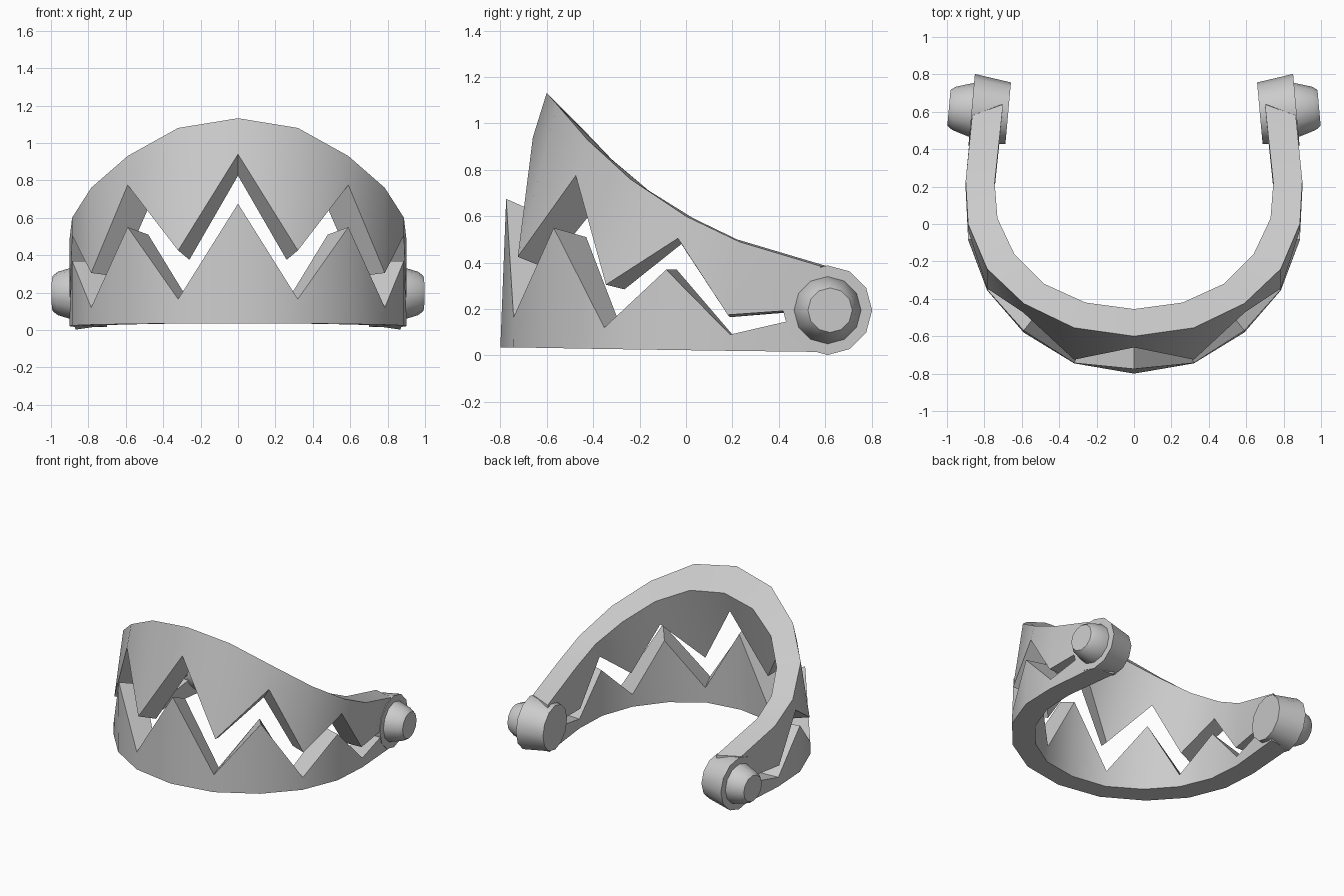
import bpy, bmesh, math
from mathutils import Matrix, Vector

if "Cube" in bpy.data.objects:
    bpy.data.objects.remove(bpy.data.objects["Cube"])

# half-widths of the band stations, from the centre to the pivot
XO = [0, .32, .59, .785, .887, .90, .865]
XI = [0, .26, .48, .64, .73, .745, .70]


def finish(name, bm):
    bmesh.ops.recalc_face_normals(bm, faces=bm.faces)
    mesh = bpy.data.meshes.new(name)
    bm.to_mesh(mesh)
    bm.free()
    ob = bpy.data.objects.new(name, mesh)
    bpy.context.collection.objects.link(ob)
    bpy.ops.object.select_all(action='DESELECT')
    ob.select_set(True)
    bpy.context.view_layer.objects.active = ob
    bpy.ops.object.shade_smooth_by_angle(angle=math.radians(32))
    return ob


def loft(bm, rings):
    vs = [[bm.verts.new(p) for p in r] for r in rings]
    n = len(vs[0])
    for a, b in zip(vs, vs[1:]):
        for i in range(n):
            j = (i + 1) % n
            bm.faces.new((a[i], a[j], b[j], b[i]))
    bm.faces.new(vs[0])
    bm.faces.new(vs[-1])


def band(name, out_low, out_high, in_high, in_low):
    # each edge is a run of (y, z) pairs, mirrored about the centre station
    edges = ((XO, out_low), (XO, out_high), (XI, in_high), (XI, in_low))
    rings = []
    for k in range(-6, 7):
        s, i = (-1 if k < 0 else 1), abs(k)
        rings.append([(s * xs[i], *e[i]) for xs, e in edges])
    bm = bmesh.new()
    loft(bm, rings)
    return finish(name, bm)


# lower band with teeth pointing up
band("lower_jaw",
     [(-.80, .035), (-.745, .035), (-.58, .032), (-.355, .028), (-.085, .024), (.19, .02), (.6, .015)],
     [(-.775, .675), (-.743, .165), (-.57, .55), (-.352, .12), (-.085, .37), (.19, .09), (.6, .185)],
     [(-.63, .61), (-.60, .15), (-.43, .51), (-.28, .12), (-.04, .37), (.20, .09), (.62, .185)],
     [(-.65, .035), (-.61, .035), (-.47, .032), (-.28, .028), (-.05, .024), (.20, .02), (.62, .015)])

# upper band with teeth pointing down and a sloping rim
band("upper_jaw",
     [(-.66, .94), (-.725, .425), (-.475, .775), (-.345, .305), (-.035, .505), (.18, .175), (.6, .205)],
     [(-.60, 1.132), (-.555, 1.08), (-.425, .93), (-.24, .76), (0, .60), (.23, .49), (.58, .385)],
     [(-.455, .985), (-.42, .95), (-.32, .845), (-.16, .71), (.03, .592), (.22, .50), (.64, .375)],
     [(-.52, .825), (-.60, .375), (-.38, .65), (-.265, .285), (-.02, .48), (.19, .165), (.62, .20)])

# twelve-sided hinge hub and stepped pin on each side: (distance along axis, radius)
PARTS = {"hinge_hub": [(-.196, .165), (0, .193)],
         "hinge_pin": [(-.02, .145), (0, .145), (.095, .116), (.122, .096)]}
for side, s in (("right", 1), ("left", -1)):
    axis = Vector((s * .996, .09, 0))
    across = Vector((-s * .09, .996, 0))
    centre = Vector((s * .868, .61, .195))
    for part, profile in PARTS.items():
        rings = []
        for d, r in profile:
            rings.append([centre + axis * d + across * (r * math.cos(a * math.tau / 12))
                          + Vector((0, 0, r * math.sin(a * math.tau / 12))) for a in range(12)])
        bm = bmesh.new()
        loft(bm, rings)
        finish(part + "_" + side, bm)
